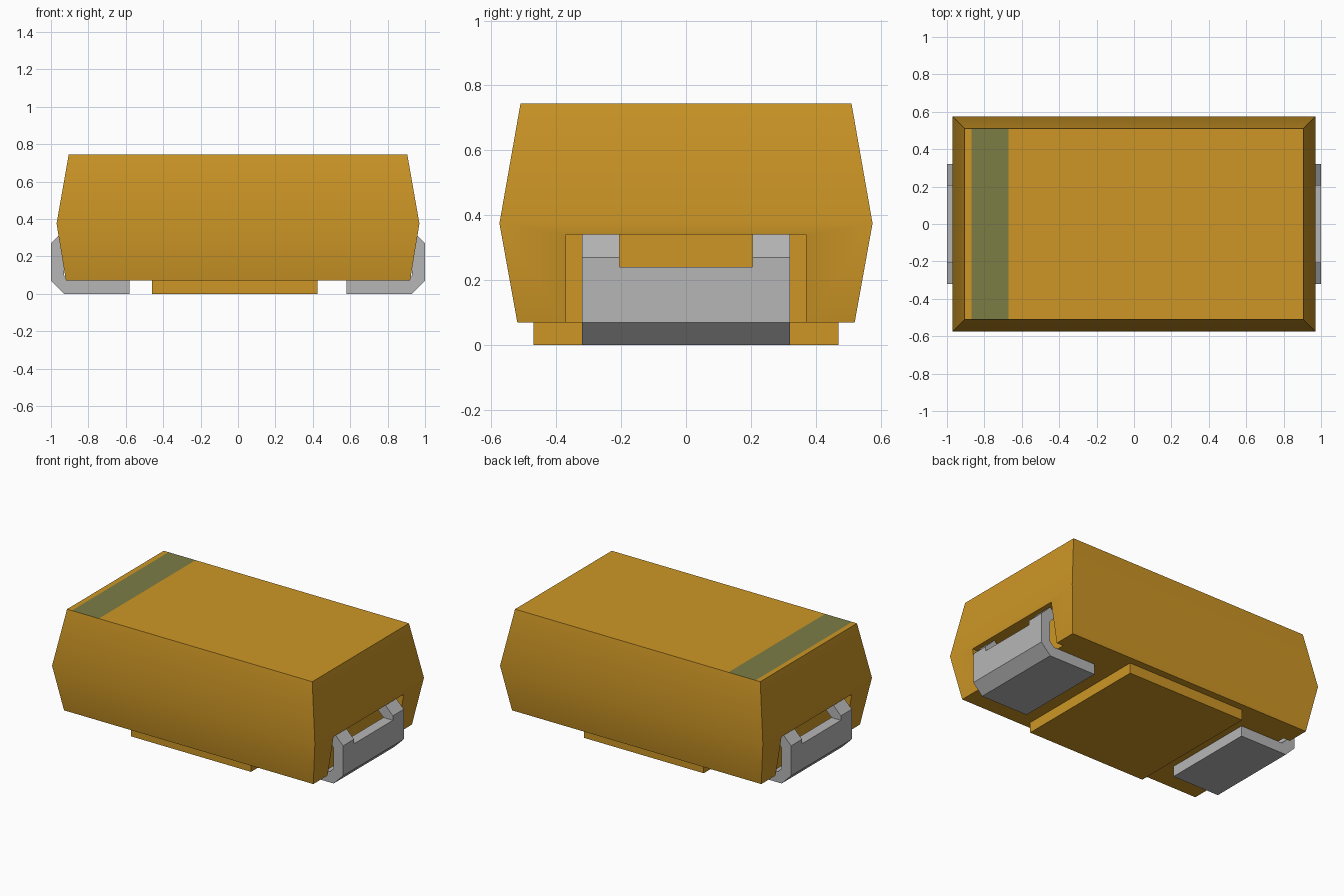
import bpy
import bmesh
import math

default = bpy.data.objects.get("Cube")
if default:
    bpy.data.objects.remove(default, do_unlink=True)


def make_material(name, rgb):
    mat = bpy.data.materials.new(name)
    mat.use_nodes = True
    mat.diffuse_color = (*rgb, 1)
    mat.node_tree.nodes["Principled BSDF"].inputs["Base Color"].default_value = (*rgb, 1)
    return mat


ORANGE = make_material("orange resin", (0.61, 0.305, 0.019))
OLIVE = make_material("olive stripe", (0.20, 0.205, 0.06))
GREY = make_material("grey metal", (0.47, 0.47, 0.47))


def make_object(name, bm, *mats):
    bmesh.ops.recalc_face_normals(bm, faces=bm.faces)
    mesh = bpy.data.meshes.new(name)
    bm.to_mesh(mesh)
    bm.free()
    for mat in mats:
        mesh.materials.append(mat)
    obj = bpy.data.objects.new(name, mesh)
    bpy.context.collection.objects.link(obj)
    return obj


def box(name, x, y, z, *mats):
    bm = bmesh.new()
    bmesh.ops.create_cube(bm, size=1)
    for v in bm.verts:
        v.co = [lo + (c + 0.5) * (hi - lo) for c, (lo, hi) in zip(v.co, (x, y, z))]
    return make_object(name, bm, *mats)


def add_prism(bm, profile, y0, y1):
    """Extrude an x-z profile along y."""
    face = bm.faces.new([bm.verts.new((x, y0, z)) for x, z in profile])
    new = bmesh.ops.extrude_face_region(bm, geom=[face])["geom"]
    verts = [g for g in new if isinstance(g, bmesh.types.BMVert)]
    bmesh.ops.translate(bm, verts=verts, vec=(0, y1 - y0, 0))


# Moulded body: three rectangles joined, widest at the middle
bm = bmesh.new()
rings = []
for hx, hy, z in ((0.92, 0.52, 0.07), (0.97, 0.575, 0.375), (0.905, 0.51, 0.745)):
    rings.append([bm.verts.new((sx * hx, sy * hy, z))
                  for sx, sy in ((-1, -1), (1, -1), (1, 1), (-1, 1))])
for low, high in zip(rings, rings[1:]):
    for i in range(4):
        j = (i + 1) % 4
        bm.faces.new((low[i], low[j], high[j], high[i]))
bm.faces.new(rings[0])
bm.faces.new(rings[-1])

# Polarity stripe cut into the top face
STRIPE = (-0.87, -0.67)
for x in STRIPE:
    tops = [f for f in bm.faces if all(v.co.z > 0.74 for v in f.verts)]
    geom = set(tops)
    for f in tops:
        geom.update(f.edges, f.verts)
    bmesh.ops.bisect_plane(bm, geom=list(geom), plane_co=(x, 0, 0), plane_no=(1, 0, 0))
for f in bm.faces:
    c = f.calc_center_median()
    if c.z > 0.74 and STRIPE[0] < c.x < STRIPE[1]:
        f.material_index = 1
body = make_object("body", bm, ORANGE, OLIVE)

# Recess in each end for the terminals
for side in (-1, 1):
    cutter = box("recess_cutter", sorted((side * 0.87, side * 1.1)),
                 (-0.37, 0.37), (0, 0.34), ORANGE)
    cutter.hide_render = True
    mod = body.modifiers.new("recess", "BOOLEAN")
    mod.operation = "DIFFERENCE"
    mod.solver = "EXACT"
    mod.object = cutter
    bpy.context.view_layer.objects.active = body
    body.select_set(True)
    bpy.ops.object.modifier_apply(modifier=mod.name)
    bpy.data.objects.remove(cutter, do_unlink=True)
body.select_set(True)
bpy.context.view_layer.objects.active = body
bpy.ops.object.shade_smooth_by_angle(angle=math.radians(30))

# Raised pad under the body
box("bottom_pad", (-0.46, 0.425), (-0.47, 0.47), (0, 0.07), ORANGE)

# Bent terminals: foot and upright, with two tabs leaning into the recess
FOOT = ((0.58, 0), (0.93, 0), (1, 0.07), (1, 0.24), (0.93, 0.24),
        (0.93, 0.1), (0.9, 0.07), (0.58, 0.07))
TAB = ((0.93, 0.24), (1, 0.24), (1, 0.27), (0.93, 0.34), (0.88, 0.29))
for name, side in (("left_terminal", 1), ("right_terminal", -1)):
    bm = bmesh.new()
    add_prism(bm, [(side * x, z) for x, z in FOOT], -0.32, 0.32)
    for end in (-1, 1):
        add_prism(bm, [(side * x, z) for x, z in TAB], end * 0.205, end * 0.32)
    make_object(name, bm, GREY)
